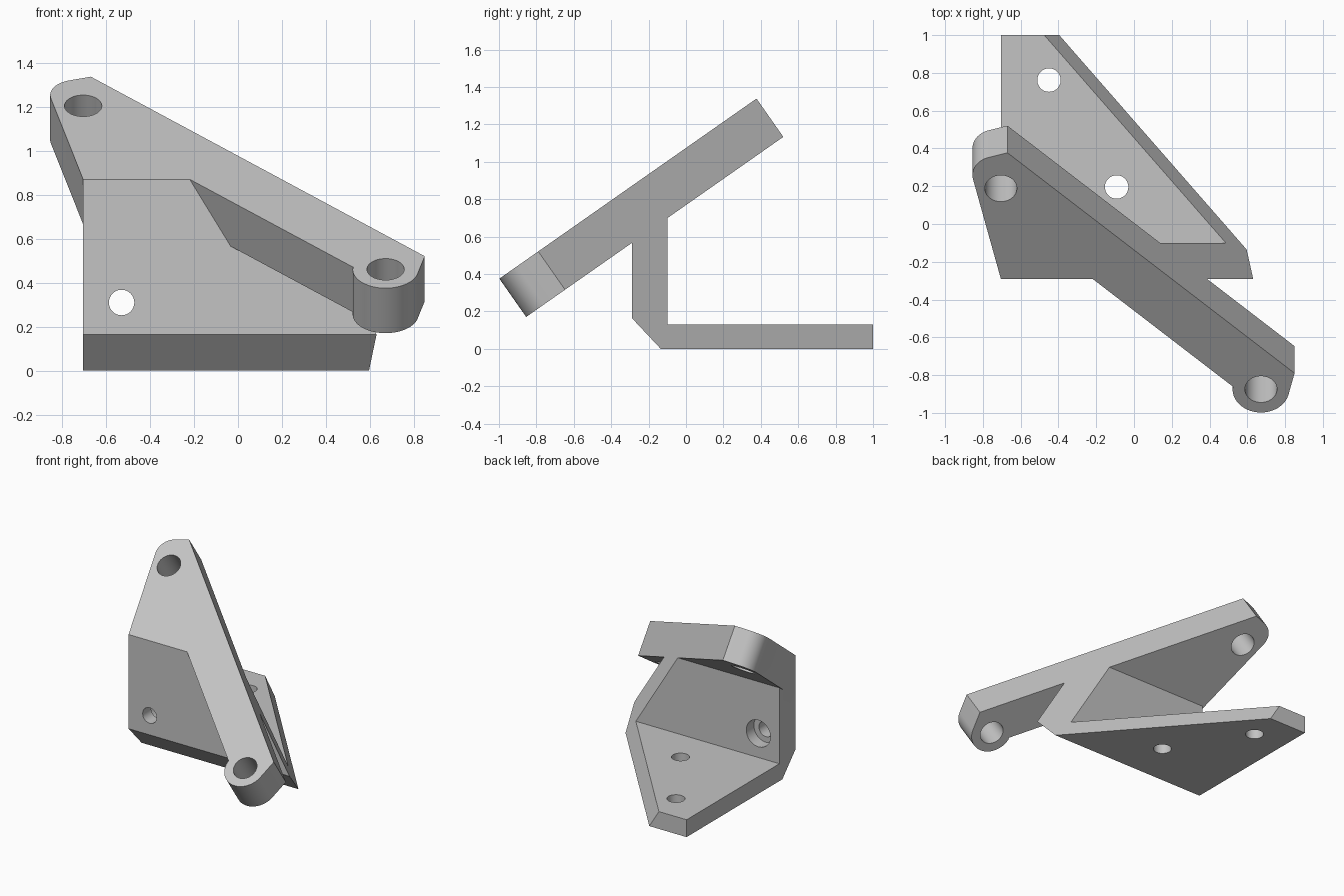
import bpy, bmesh, math
from mathutils import Vector, Matrix

if "Cube" in bpy.data.objects:
    bpy.data.objects.remove(bpy.data.objects["Cube"])

TILT = math.radians(35)
WALL_FRONT, WALL_BACK, LEFT = -0.29, -0.10, -0.705
ARM_TOP = Vector((0, WALL_FRONT, 0.871))   # arm top surface at the wall front
COS = math.cos(TILT)

grey = bpy.data.materials.new("plain grey")
grey.use_nodes = True
COLOUR = (0.55, 0.55, 0.55, 1)
grey.diffuse_color = COLOUR
grey.node_tree.nodes["Principled BSDF"].inputs["Base Color"].default_value = COLOUR


def make_object(name, bm):
    bmesh.ops.recalc_face_normals(bm, faces=bm.faces)
    mesh = bpy.data.meshes.new(name)
    bm.to_mesh(mesh)
    bm.free()
    mesh.materials.append(grey)
    obj = bpy.data.objects.new(name, mesh)
    bpy.context.collection.objects.link(obj)
    return obj


def prism(points, offset):
    bm = bmesh.new()
    face = bm.faces.new([bm.verts.new(p) for p in points])
    ext = bmesh.ops.extrude_face_region(bm, geom=[face])
    moved = [v for v in ext["geom"] if isinstance(v, bmesh.types.BMVert)]
    bmesh.ops.translate(bm, verts=moved, vec=offset)
    return bm


def boolean(target, tool, operation):
    mod = target.modifiers.new("join", "BOOLEAN")
    mod.operation, mod.solver, mod.object = operation, "EXACT", tool
    bpy.context.view_layer.objects.active = target
    bpy.ops.object.modifier_apply(modifier=mod.name)
    bpy.data.objects.remove(tool)


def drill(target, centre, radius, depth, rotation):
    bm = bmesh.new()
    bmesh.ops.create_cone(bm, cap_ends=True, segments=48, radius1=radius, radius2=radius,
                          depth=depth, matrix=Matrix.Translation(centre) @ rotation)
    cutter = make_object("drill", bm)
    cutter.hide_render = True
    boolean(target, cutter, "DIFFERENCE")


def arc(centre, radius, start, end, steps=20):
    return [centre + radius * Vector((math.cos(a), math.sin(a)))
            for a in (start + (end - start) * i / steps for i in range(steps + 1))]


def fillet(before, corner, after, radius):
    a, b = (before - corner).normalized(), (after - corner).normalized()
    half = a.angle(b) / 2
    centre = corner + (a + b).normalized() * radius / math.sin(half)
    p, q = (corner + d * radius / math.tan(half) - centre for d in (a, b))
    start = math.atan2(p.y, p.x)
    return arc(centre, radius, start, start - p.angle_signed(q))


def flat(x, y):
    """Plan position turned into coordinates along the tilted arm."""
    return Vector((x, (y - WALL_FRONT) / COS))


def on_arm(p):
    return ARM_TOP + Vector((p.x, p.y * COS, p.y * math.sin(TILT)))


# Tilted arm with a rounded top corner and a round boss at the low end
wall_left, wall_right = flat(LEFT, WALL_FRONT), flat(-0.22, WALL_FRONT)
peak, low_corner = flat(-0.67, 0.377), flat(0.85, -0.79)
top_hole, low_hole = flat(-0.705, 0.188), flat(0.672, -0.875)
to_corner = low_corner - low_hole
tangent = math.atan2(to_corner.y, to_corner.x) - math.acos(0.15 / to_corner.length)
outline = [wall_left]
outline += fillet(wall_left, flat(-0.877, 0.326), peak, 0.12)
outline += [peak, low_corner]
outline += arc(low_hole, 0.15, tangent, -math.pi, 32)
outline += [flat(0.525, -0.862), wall_right]
normal = Vector((0, -math.sin(TILT), COS))
bracket = make_object("angled_bracket", prism([on_arm(p) for p in outline], normal * -0.25))

# Upright wall and base plate from one side profile
profile = [(WALL_FRONT, ARM_TOP.z), (WALL_FRONT, 0.165), (-0.135, 0), (1, 0),
           (1, 0.13), (WALL_BACK, 0.13), (WALL_BACK, 0.75)]
bm = prism([(LEFT, y, z) for y, z in profile], Vector((2, 0, 0)))

# Slanted side, cut in line with the long edge of the arm
edge = on_arm(low_corner) - on_arm(peak)
slant = normal.cross(edge).normalized()
if slant.x < 0:
    slant.negate()
cut = bmesh.ops.bisect_plane(bm, geom=bm.verts[:] + bm.edges[:] + bm.faces[:],
                             plane_co=on_arm(peak), plane_no=slant, clear_outer=True)
bmesh.ops.holes_fill(bm, edges=[e for e in bm.edges if e.is_boundary])
boolean(bracket, make_object("wall_and_base", bm), "UNION")

# Bolt holes in the arm, base and wall, with a counterbore behind the wall
tilt = Matrix.Rotation(TILT, 4, "X")
for hole in (top_hole, low_hole):
    drill(bracket, on_arm(hole), 0.085, 0.7, tilt)
for x, y in ((-0.45, 0.762), (-0.092, 0.196)):
    drill(bracket, Vector((x, y, 0.05)), 0.062, 0.3, Matrix())
across = Matrix.Rotation(math.pi / 2, 4, "X")
drill(bracket, Vector((-0.53, -0.2, 0.31)), 0.058, 0.4, across)
drill(bracket, Vector((-0.53, WALL_BACK, 0.31)), 0.1, 0.18, across)

# Smooth the round surfaces, keep the machined edges sharp
bpy.ops.object.select_all(action="DESELECT")
bracket.select_set(True)
bpy.context.view_layer.objects.active = bracket
bpy.ops.object.shade_smooth_by_angle(angle=math.radians(20))
